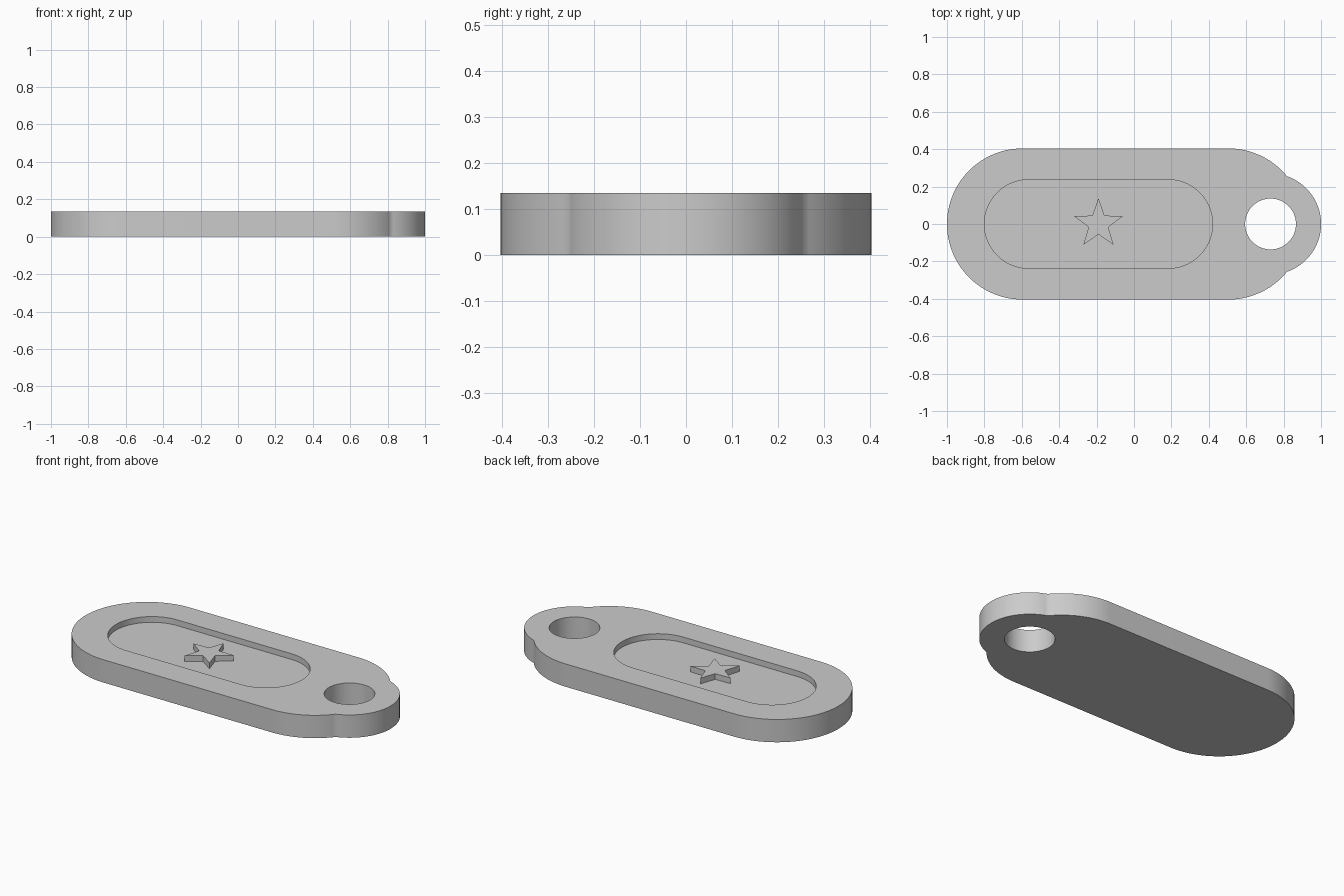
import bpy
import bmesh
from math import sin, cos, pi, radians, sqrt, atan2

if "Cube" in bpy.data.objects:
    bpy.data.objects.remove(bpy.data.objects["Cube"], do_unlink=True)

HEIGHT = 0.135
FLOOR = 0.101          # floor of the shallow recess
BODY_R, BODY_LEFT, BODY_RIGHT = 0.404, -0.596, 0.505
EAR_X, EAR_R, HOLE_R = 0.73, 0.27, 0.136
RECESS_R, RECESS_LEFT, RECESS_RIGHT = 0.237, -0.563, 0.183
STAR_X, STAR_R = -0.19, 0.138

grey = bpy.data.materials.new("plain grey")
grey.use_nodes = True
colour = (0.6, 0.6, 0.6, 1)
grey.diffuse_color = colour
grey.node_tree.nodes["Principled BSDF"].inputs["Base Color"].default_value = colour


def arc(cx, r, start, end, steps):
    return [(cx + r * cos(start + (end - start) * i / steps),
             r * sin(start + (end - start) * i / steps)) for i in range(steps + 1)]


def prism(name, outline, z0, z1):
    """Extrude a flat outline between two heights."""
    bm = bmesh.new()
    face = bm.faces.new([bm.verts.new((x, y, z0)) for x, y in outline])
    top = bmesh.ops.extrude_face_region(bm, geom=[face])["geom"]
    verts = [v for v in top if isinstance(v, bmesh.types.BMVert)]
    bmesh.ops.translate(bm, verts=verts, vec=(0, 0, z1 - z0))
    bmesh.ops.recalc_face_normals(bm, faces=bm.faces)
    mesh = bpy.data.meshes.new(name)
    bm.to_mesh(mesh)
    bm.free()
    mesh.materials.append(grey)
    obj = bpy.data.objects.new(name, mesh)
    bpy.context.collection.objects.link(obj)
    return obj


def cut(target, cutter):
    """Subtract a cutter and apply the result."""
    mod = target.modifiers.new("cut", "BOOLEAN")
    mod.operation = "DIFFERENCE"
    mod.solver = "EXACT"
    mod.object = cutter
    bpy.context.view_layer.objects.active = target
    bpy.ops.object.modifier_apply(modifier=mod.name)
    bpy.data.objects.remove(cutter, do_unlink=True)


# Tag body: rounded bar whose right end runs into a smaller round ear
gap = EAR_X - BODY_RIGHT
dx = (gap ** 2 + BODY_R ** 2 - EAR_R ** 2) / (2 * gap)
dy = sqrt(BODY_R ** 2 - dx ** 2)
body_angle, ear_angle = atan2(dy, dx), atan2(dy, dx - gap)
outline = (arc(EAR_X, EAR_R, -ear_angle, ear_angle, 48)
           + arc(BODY_RIGHT, BODY_R, body_angle, pi / 2, 20)[1:]
           + arc(BODY_LEFT, BODY_R, pi / 2, 3 * pi / 2, 64)
           + arc(BODY_RIGHT, BODY_R, -pi / 2, -body_angle, 20)[:-1])
body = prism("tag_body", outline, 0, HEIGHT)

# Ring hole through the ear
cut(body, prism("hole_cutter", arc(EAR_X, HOLE_R, 0, 2 * pi, 64)[:-1], -0.1, 0.3))

# Shallow rounded recess in the top
recess = (arc(RECESS_RIGHT, RECESS_R, -pi / 2, pi / 2, 48)
          + arc(RECESS_LEFT, RECESS_R, pi / 2, 3 * pi / 2, 48))
cut(body, prism("recess_cutter", recess, FLOOR, 0.3))

# Raised five-pointed star on the recess floor
points = []
for i in range(10):
    r = STAR_R if i % 2 == 0 else STAR_R * 0.4
    a = pi / 2 + i * pi / 5
    points.append((STAR_X + r * cos(a), r * sin(a)))
star = prism("raised_star", points, FLOOR - 0.01, HEIGHT)

# Smooth the curved walls, keep the rims sharp
bpy.ops.object.select_all(action="DESELECT")
body.select_set(True)
bpy.context.view_layer.objects.active = body
bpy.ops.object.shade_smooth_by_angle(angle=radians(38))
